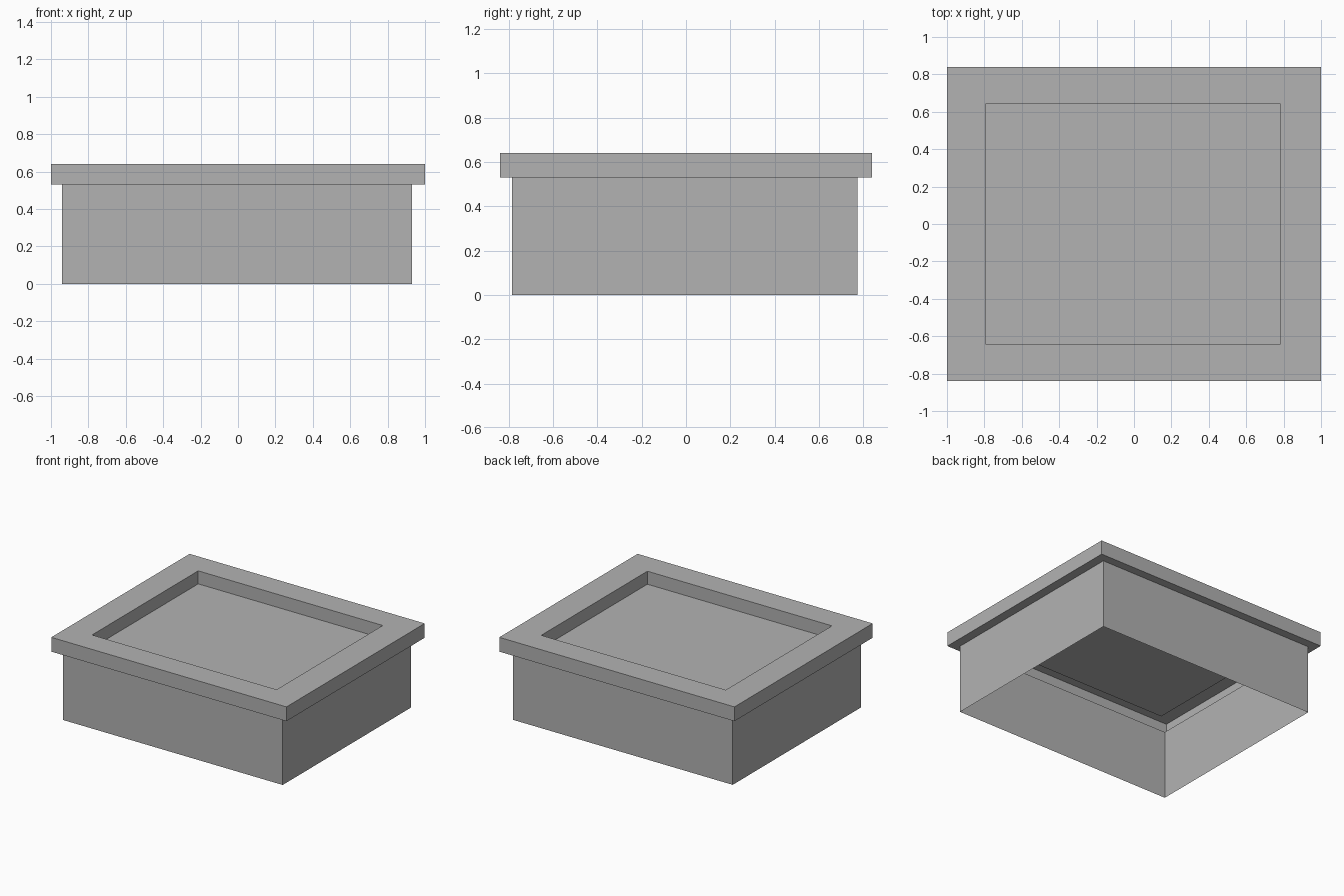
import bpy
import bmesh

cube = bpy.data.objects.get("Cube")
if cube:
    bpy.data.objects.remove(cube, do_unlink=True)

grey = bpy.data.materials.new("plain grey")
grey.use_nodes = True
colour = (0.448, 0.448, 0.448, 1)
grey.diffuse_color = colour
grey.node_tree.nodes["Principled BSDF"].inputs["Base Color"].default_value = colour

# Rectangular outlines: x min, x max, y min, y max
BODY = (-0.94, 0.93, -0.785, 0.775)
RIM = (-1, 1, -0.84, 0.84)
OPENING = (-0.79, 0.78, -0.645, 0.645)
RIM_BOTTOM, RIM_TOP, PANEL = 0.53, 0.64, 0.54


def shell(name, levels, cap=False):
    """Join rectangles (outline, height) in order into a thin sheet."""
    bm = bmesh.new()
    rings = []
    for (x0, x1, y0, y1), z in levels:
        corners = ((x0, y0), (x1, y0), (x1, y1), (x0, y1))
        rings.append([bm.verts.new((x, y, z)) for x, y in corners])
    for low, high in zip(rings, rings[1:]):
        for i in range(4):
            j = (i + 1) % 4
            bm.faces.new((low[i], low[j], high[j], high[i]))
    if cap:
        bm.faces.new(rings[-1])
    mesh = bpy.data.meshes.new(name)
    bm.to_mesh(mesh)
    bm.free()
    mesh.materials.append(grey)
    obj = bpy.data.objects.new(name, mesh)
    bpy.context.collection.objects.link(obj)
    return obj


# Open-bottomed box walls
shell("body_walls", [(BODY, 0), (BODY, RIM_BOTTOM)])

# Hollow overhanging rim: underside, outer edge, top
shell("rim", [(BODY, RIM_BOTTOM), (RIM, RIM_BOTTOM), (RIM, RIM_TOP), (OPENING, RIM_TOP)])

# Sunken panel with its side walls
shell("recessed_panel", [(OPENING, RIM_TOP), (OPENING, PANEL)], cap=True)
